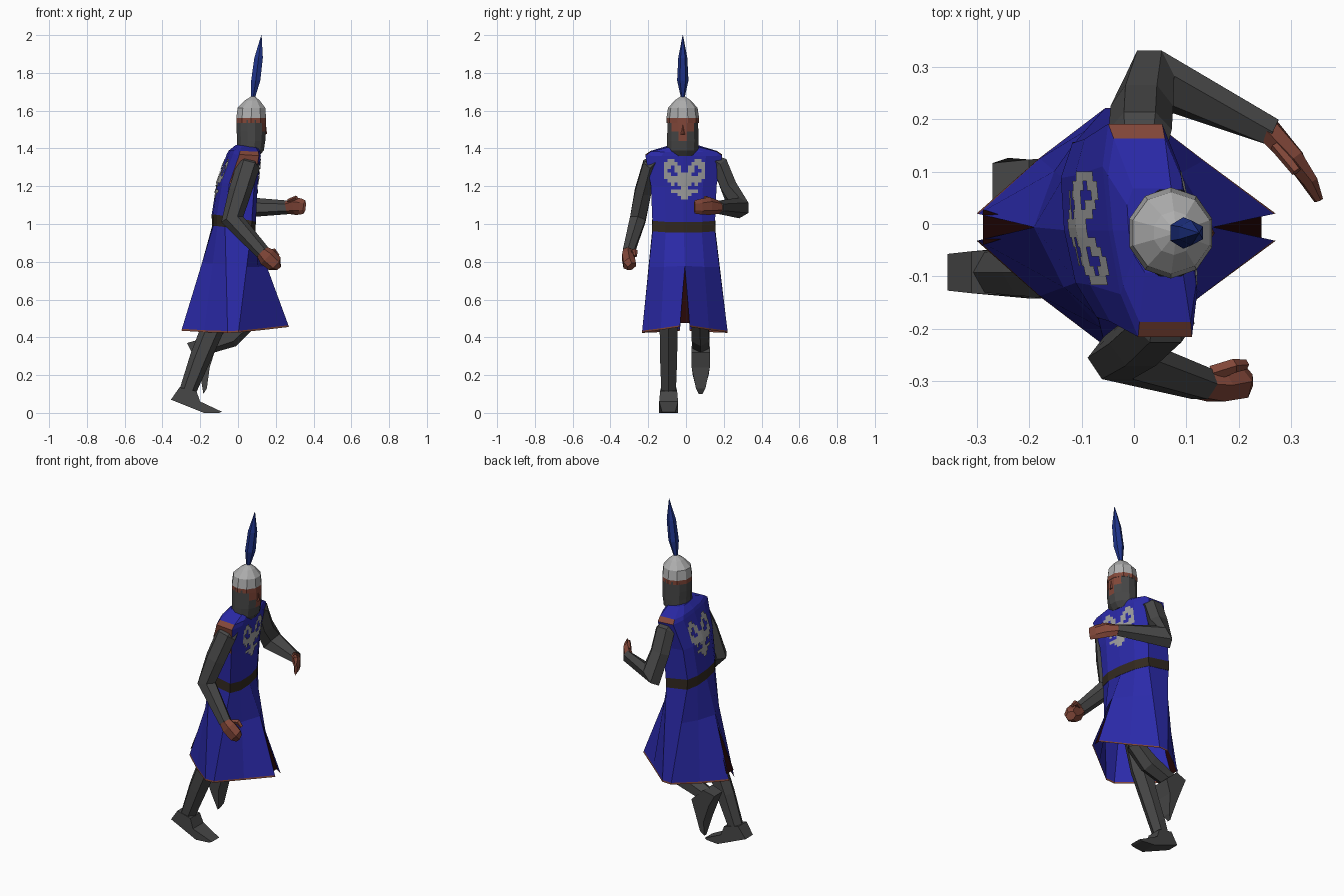
import bpy, bmesh, math
from mathutils import Vector
from mathutils.bvhtree import BVHTree

if "Cube" in bpy.data.objects:
    bpy.data.objects.remove(bpy.data.objects["Cube"])


def material(name, r, g, b):
    m = bpy.data.materials.new(name)
    m.diffuse_color = (r, g, b, 1)
    m.use_nodes = True
    m.node_tree.nodes["Principled BSDF"].inputs["Base Color"].default_value = m.diffuse_color
    return m


BLUE = material("tunic blue", .024, .023, .40)
PLUME = material("plume blue", .014, .035, .26)
MAIL = material("mail grey", .062, .062, .062)
STEEL = material("helmet grey", .42, .42, .42)
SKIN = material("skin and trim brown", .22, .062, .040)
DARK = material("dark red lining", .018, .002, .002)
BELT = material("belt brown", .032, .022, .014)
SILVER = material("emblem grey", .35, .35, .35)


def finish(name, bm, mats):
    bmesh.ops.recalc_face_normals(bm, faces=bm.faces)
    me = bpy.data.meshes.new(name)
    bm.to_mesh(me)
    for m in mats:
        me.materials.append(m)
    ob = bpy.data.objects.new(name, me)
    bpy.context.collection.objects.link(ob)
    return ob


def add_loft(bm, rings, rule=None, closed=True):
    """Skin a list of point rings; rule(row, column) gives the material index."""
    rows = [[bm.verts.new(p) for p in r] for r in rings]
    n = len(rows[0])
    for i in range(len(rows) - 1):
        for j in range(n if closed else n - 1):
            k = (j + 1) % n
            f = bm.faces.new((rows[i][j], rows[i][k], rows[i + 1][k], rows[i + 1][j]))
            f.material_index = rule(i, j) if rule else 0
    if closed:
        bm.faces.new(rows[0])
        bm.faces.new(rows[-1])


def loft(name, rings, mats, rule=None):
    bm = bmesh.new()
    add_loft(bm, rings, rule)
    return finish(name, bm, mats)


def circle(x, z, rx, ry, n, y=-.017):
    return [(x + rx * math.cos(a), y + ry * math.sin(a), z)
            for a in ((j + .5) * math.tau / n for j in range(n))]


def limb(name, path, mat, n=6):
    """Tube along x, y, z, r1, r2; r2 lies along the y direction."""
    pts = [Vector(p[:3]) for p in path]
    rings = []
    for i, p in enumerate(path):
        t = Vector()
        if i:
            t += (pts[i] - pts[i - 1]).normalized()
        if i < len(pts) - 1:
            t += (pts[i + 1] - pts[i]).normalized()
        t.normalize()
        side = t.cross(Vector((0, 1, 0))).normalized()
        up = side.cross(t)
        rings.append([pts[i] + side * p[3] * math.cos(a) + up * p[4] * math.sin(a)
                      for a in (j * math.tau / n for j in range(n))])
    return loft(name, rings, [mat])


def foot(name, y, profile):
    """Side profile of x, z, half width."""
    loft(name, [[(x, y + s * w, z) for x, z, w in profile] for s in (-1, 1)], [MAIL])


# Body cross-sections: half outline from front centre to back centre
ROUND = [(1, 0), (.93, .58), (.65, 1), (-.65, 1), (-.93, .6), (-1, 0)]
DIAMOND = [(1, 0), (.52, .56), (.06, 1), (-.14, 1), (-.58, .58), (-1, 0)]


def half(shape, xb, xf, hw, zb, zf, s, gap=0, zs=0, yc=-.012, twist=.14):
    out = []
    for u, w in shape:
        y = yc + s * max(hw * w, gap)
        out.append(Vector(((xb + xf) / 2 + u * (xf - xb) / 2 - twist * y, y,
                           zb + (zf - zb) * (u + 1) / 2 - zs * w)))
    return out


def full(*a):
    return half(ROUND, *a, 1) + half(ROUND, *a, -1)[-2:0:-1]


# Torso with belt and shoulder trim, turned slightly to its left
torso_rings = [full(*r) for r in (
    (-.133, .085, .168, .99, .955), (-.135, .087, .166, 1.05, 1.01),
    (-.107, .095, .174, 1.22, 1.2), (-.05, .108, .203, 1.37, 1.36),
    (-.042, .108, .175, 1.388, 1.382), (-.012, .10, .08, 1.418, 1.405))]
torso = loft("torso", torso_rings, [BLUE, BELT, SKIN],
             lambda i, j: 1 if i == 0 else 2 if (i, j) in ((2, 7), (3, 2), (3, 7)) else 0)

# Skirt: two side panels, split at front and back, with a thin hem
bm = bmesh.new()
for s in (1, -1):
    waist = half(ROUND, -.131, .083, .165, .995, .96, s)
    hem = half(DIAMOND, -.3, .27, .227, .435, .455, s, .026, .02, -.006, 0)
    mid = [w.lerp(h, .36) for w, h in zip(waist, hem)]
    mid[0].y = mid[-1].y = -.006
    trim = [h.lerp(m, .028) for h, m in zip(hem, mid)]
    add_loft(bm, [waist, mid, trim, hem], lambda i, j: int(i == 2), False)
finish("skirt", bm, [BLUE, SKIN])

# Dark lining behind the slits
bm = bmesh.new()
for xt, xh in ((.142, .243), (-.183, -.288)):
    bm.faces.new([bm.verts.new(p) for p in
                  ((xt, -.006, .785), (xh, -.04, .475), (xh, .028, .475))])
finish("slit_lining", bm, [DARK])

# Emblem plates on chest and back, laid onto the torso (half rows, centre outward)
EMBLEM = ["...##.", "..####", ".##.##", ".##..#", "##..##", "######", "#####.",
          "##.#..", "#.....", "####..", "##....", "#....."]
bm = bmesh.new()
tb = bmesh.new()
tb.from_mesh(torso.data)
tree = BVHTree.FromBMesh(tb)
CELL = .018


def on_torso(y, z, d):
    hit = tree.ray_cast(Vector((d, y - .008, z)), Vector((-d, 0, 0)))[0]
    return hit + Vector((d * .005, 0, 0))


for d in (1, -1):
    for r, row in enumerate(EMBLEM):
        for c, ch in enumerate(row):
            if ch == "#":
                for s in (1, -1):
                    z, y = 1.345 - r * CELL, s * c * CELL
                    bm.faces.new([bm.verts.new(on_torso(y + s * a * CELL, z - b * CELL, d))
                                  for a, b in ((0, 0), (1, 0), (1, 1), (0, 1))])
bmesh.ops.remove_doubles(bm, verts=bm.verts, dist=1e-4)
finish("emblem", bm, [SILVER])
tb.free()

# Head in a mail hood, face left open
loft("hooded_head", [circle(*r, 12) for r in (
    (.055, 1.36, .06, .075), (.066, 1.39, .073, .085), (.07, 1.44, .077, .086),
    (.07, 1.49, .080, .085), (.07, 1.55, .080, .084))], [MAIL, SKIN],
     lambda i, j: int((i == 2 and j == 11) or (i == 3 and j in (0, 10, 11))))
limb("nose", [(.143, -.017, 1.525, .005, .005), (.147, -.017, 1.475, .007, .011)], SKIN, 4)

# Helmet with brown rim, and plume
loft("helmet", [circle(*r, 10) for r in (
    (.07, 1.535, .083, .087), (.07, 1.56, .083, .087), (.071, 1.615, .077, .078),
    (.076, 1.655, .04, .042), (.08, 1.68, .004, .004))], [STEEL, SKIN],
     lambda i, j: int(i == 0))
loft("plume", [circle(*r, 6) for r in (
    (.08, 1.67, .012, .01), (.094, 1.76, .028, .03), (.109, 1.88, .026, .024),
    (.124, 2.0, .001, .001))], [PLUME])

# Arms and hands
limb("right_arm", [(.06, -.15, 1.345, .05, .03), (.055, -.19, 1.31, .062, .048),
                   (.01, -.228, 1.17, .06, .05), (-.03, -.255, 1.025, .06, .048),
                   (.13, -.305, .85, .04, .034)], MAIL)
limb("right_hand", [(.12, -.305, .86, .034, .03), (.155, -.307, .825, .05, .036),
                    (.194, -.3, .79, .045, .038), (.208, -.287, .775, .025, .03)], SKIN)
limb("right_thumb", [(.15, -.285, .85, .015, .016), (.19, -.27, .855, .016, .014),
                     (.212, -.268, .83, .01, .01)], SKIN, 5)
limb("left_arm", [(.01, .13, 1.345, .05, .03), (.012, .18, 1.315, .06, .05),
                  (.015, .225, 1.2, .06, .05), (.03, .282, 1.085, .072, .056),
                  (.265, .175, 1.088, .036, .03)], MAIL)
limb("left_hand", [(.255, .18, 1.088, .034, .026), (.305, .125, 1.095, .047, .022),
                   (.335, .08, 1.092, .042, .016), (.352, .045, 1.09, .035, .008)], SKIN)
limb("left_thumb", [(.27, .15, 1.12, .014, .012), (.31, .10, 1.14, .011, .01)], SKIN, 5)

# Legs and feet
limb("right_leg", [(-.03, -.085, .8, .065, .055), (-.125, -.092, .47, .062, .055),
                   (-.2, -.092, .29, .056, .052), (-.268, -.092, .11, .044, .044)], MAIL)
foot("right_foot", -.092, [(-.355, .07, .035), (-.31, .135, .04), (-.22, .115, .045),
                           (-.2, .06, .05), (-.085, .006, .035), (-.1, 0, .04),
                           (-.18, 0, .05)])
limb("left_leg", [(-.01, .07, .8, .055, .05), (.045, .072, .48, .055, .05),
                  (-.04, .077, .405, .06, .054), (-.2, .078, .345, .045, .046)], MAIL)
foot("left_foot", .078, [(-.27, .37, .038), (-.24, .31, .048), (-.2, .2, .042),
                         (-.183, .1, .01), (-.165, .13, .025), (-.15, .24, .048),
                         (-.125, .32, .05), (-.2, .39, .045)])
